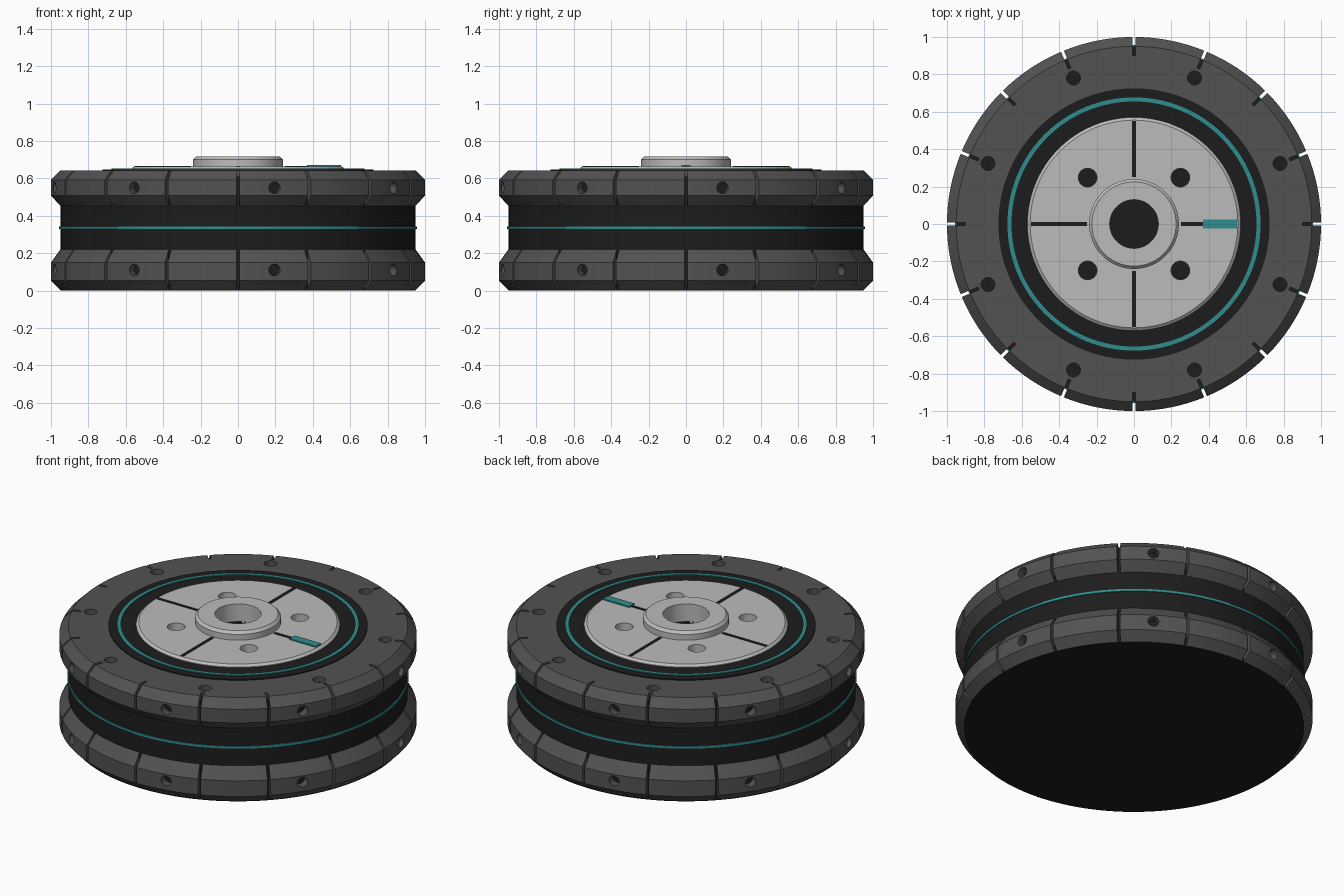
import bpy, bmesh
from math import cos, sin, pi, radians
from mathutils import Matrix, Vector

if "Cube" in bpy.data.objects:
    bpy.data.objects.remove(bpy.data.objects["Cube"])

SEG = 128


def material(name, rgb):
    m = bpy.data.materials.new(name)
    m.diffuse_color = (*rgb, 1)
    m.use_nodes = True
    m.node_tree.nodes["Principled BSDF"].inputs["Base Color"].default_value = m.diffuse_color
    return m


BLACK = material("black", (0.012, 0.012, 0.012))
DARK = material("dark_grey", (0.085, 0.085, 0.085))
LIGHT = material("light_grey", (0.5, 0.5, 0.5))
TEAL = material("teal", (0.03, 0.27, 0.27))


def make_object(name, bm, mat=None):
    bmesh.ops.recalc_face_normals(bm, faces=bm.faces)
    me = bpy.data.meshes.new(name)
    bm.to_mesh(me)
    bm.free()
    ob = bpy.data.objects.new(name, me)
    bpy.context.collection.objects.link(ob)
    if mat:
        me.materials.append(mat)
    return ob


def activate(ob):
    bpy.ops.object.select_all(action='DESELECT')
    ob.select_set(True)
    bpy.context.view_layer.objects.active = ob


def smooth(ob):
    activate(ob)
    bpy.ops.object.shade_smooth_by_angle(angle=radians(20))


def lathe(name, profile, mat):
    """Revolve a closed (radius, z) profile about the z axis."""
    bm = bmesh.new()
    rows = []
    for i in range(SEG):
        a = 2 * pi * i / SEG
        rows.append([bm.verts.new((r * cos(a), r * sin(a), z)) for r, z in profile])
    n = len(profile)
    for i in range(SEG):
        p, q = rows[i], rows[(i + 1) % SEG]
        for j in range(n):
            k = (j + 1) % n
            if profile[j][0] or profile[k][0]:
                bm.faces.new((p[j], q[j], q[k], p[k]))
    bmesh.ops.remove_doubles(bm, verts=bm.verts, dist=1e-5)
    ob = make_object(name, bm, mat)
    smooth(ob)
    return ob


def add_box(bm, centre, size, angle=0):
    m = Matrix.Rotation(angle, 4, 'Z') @ Matrix.Translation(centre)
    bmesh.ops.create_cube(bm, size=1, matrix=m @ Matrix.Diagonal((*size, 1)))


def add_cylinder(bm, centre, radius, depth, angle=0, radial=False):
    m = Matrix.Rotation(angle, 4, 'Z') @ Matrix.Translation(centre)
    if radial:
        m = m @ Matrix.Rotation(pi / 2, 4, 'Y')
    bmesh.ops.create_cone(bm, cap_ends=True, segments=32, radius1=radius,
                          radius2=radius, depth=depth, matrix=m)


def cut(ob, bm, name):
    cutter = make_object(name, bm)
    cutter.hide_render = True
    mod = ob.modifiers.new("cut", 'BOOLEAN')
    mod.operation = 'DIFFERENCE'
    mod.solver = 'EXACT'
    mod.object = cutter
    activate(ob)
    bpy.ops.object.modifier_apply(modifier=mod.name)
    bpy.data.objects.remove(cutter)
    smooth(ob)


# black inner core with a blind bore
lathe("core", [(0, 0), (0.95, 0), (0.95, 0.61), (0.13, 0.61), (0.13, 0.3), (0, 0.3)], BLACK)

# two chamfered outer rings, slotted and drilled
for name, z0, z1, low, high in (("lower_ring", 0.003, 0.22, 0.05, 0.07),
                                ("upper_ring", 0.453, 0.642, 0.055, 0.05)):
    ring = lathe(name, [(0.7, z0), (0.95, z0), (1, z0 + low), (1, z1 - high),
                        (0.95, z1), (0.7, z1)], DARK)
    bm = bmesh.new()
    zh = 0.11 if name == "lower_ring" else 0.55
    for i in range(16):
        add_box(bm, (1.0, 0, 0.35), (0.2, 0.016, 1), i * pi / 8)
    for i in range(8):
        add_cylinder(bm, (1.0, 0, zh), 0.031, 0.14, radians(11.25 + 45 * i), True)
        if name == "upper_ring":
            add_cylinder(bm, (0.845, 0, 0.63), 0.037, 0.1, radians(22.5 + 45 * i))
    cut(ring, bm, name + "_cutter")

# teal line around the waist
lathe("waist_line", [(0.94, 0.328), (0.956, 0.328), (0.956, 0.342), (0.94, 0.342)], TEAL)

# raised black band on the top with its teal line
lathe("top_band", [(0.5, 0.6), (0.725, 0.6), (0.725, 0.648), (0.5, 0.648)], BLACK)
lathe("top_line", [(0.655, 0.64), (0.677, 0.64), (0.677, 0.653), (0.655, 0.653)], TEAL)

# light face plate with four bolt holes
plate = lathe("face_plate", [(0.13, 0.6), (0.57, 0.6), (0.57, 0.652), (0.555, 0.664),
                             (0.13, 0.664)], LIGHT)
bm = bmesh.new()
for i in range(4):
    add_cylinder(bm, (0.351, 0, 0.65), 0.05, 0.2, radians(45 + 90 * i))
cut(plate, bm, "plate_cutter")

# black cross lines on the plate
bm = bmesh.new()
for i in range(4):
    add_box(bm, (0.4, 0, 0.66), (0.3, 0.02, 0.013), i * pi / 2)
make_object("plate_lines", bm, BLACK)

# teal index mark
bm = bmesh.new()
add_box(bm, (0.46, 0, 0.662), (0.18, 0.05, 0.018))
make_object("index_mark", bm, TEAL)

# central hub collar
lathe("hub", [(0.13, 0.61), (0.24, 0.61), (0.24, 0.7), (0.225, 0.716), (0.13, 0.716)], LIGHT)
